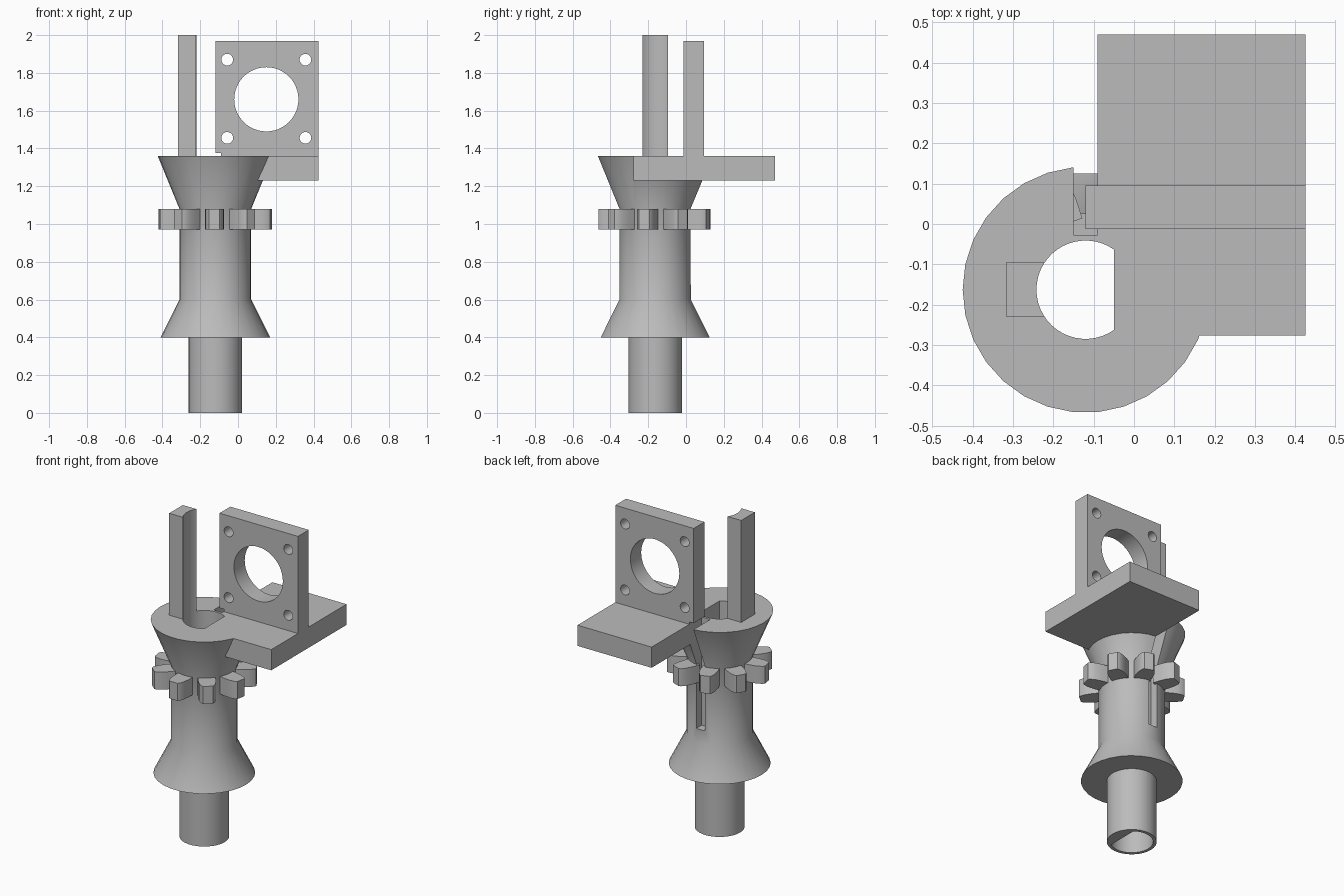
import bpy, bmesh
from math import cos, sin, pi, radians, acos
from mathutils import Matrix, Vector

cube = bpy.data.objects.get("Cube")
if cube:
    bpy.data.objects.remove(cube, do_unlink=True)

AX, AY = -0.12, -0.163          # axis of the turned column
TOP = 1.36                      # top of the collar and base plate
BORE = 0.122

grey = bpy.data.materials.new("plain grey")
grey.use_nodes = True
colour = (0.5, 0.5, 0.5, 1)
grey.diffuse_color = colour
grey.node_tree.nodes["Principled BSDF"].inputs["Base Color"].default_value = colour


def finish(name, bm):
    bmesh.ops.recalc_face_normals(bm, faces=bm.faces)
    mesh = bpy.data.meshes.new(name)
    bm.to_mesh(mesh)
    bm.free()
    mesh.materials.append(grey)
    obj = bpy.data.objects.new(name, mesh)
    bpy.context.collection.objects.link(obj)
    return obj


def box(name, x, y, z):
    bm = bmesh.new()
    bmesh.ops.create_cube(bm, size=1)
    for v in bm.verts:
        v.co = [r[0] + (c + 0.5) * (r[1] - r[0]) for c, r in zip(v.co, (x, y, z))]
    return finish(name, bm)


def add_prism(bm, outline, z0, z1):
    face = bm.faces.new([bm.verts.new((x, y, z0)) for x, y in outline])
    new = bmesh.ops.extrude_face_region(bm, geom=[face])["geom"]
    verts = [g for g in new if isinstance(g, bmesh.types.BMVert)]
    bmesh.ops.translate(bm, verts=verts, vec=(0, 0, z1 - z0))


def hole_cutter(x, z, radius, sides):
    bm = bmesh.new()
    spin = Matrix.Translation((x, 0.04, z)) @ Matrix.Rotation(pi / 2, 4, "X")
    bmesh.ops.create_cone(bm, cap_ends=True, segments=sides, radius1=radius,
                          radius2=radius, depth=0.4, matrix=spin)
    return finish("hole_cutter", bm)


def combine(obj, other, operation):
    mod = obj.modifiers.new(operation.lower(), "BOOLEAN")
    mod.operation = operation
    mod.solver = "EXACT"
    mod.object = other
    bpy.ops.object.select_all(action="DESELECT")
    bpy.context.view_layer.objects.active = obj
    obj.select_set(True)
    bpy.ops.object.modifier_apply(modifier=mod.name)


# Turned column: spigot, flare, shaft and collar
bm = bmesh.new()
rings = []
for r, z in ((0.142, 0), (0.142, 0.4), (0.29, 0.4), (0.19, 0.6), (0.19, 1.08), (0.305, TOP)):
    rings.append([bm.verts.new((AX + r * cos(i * pi / 15), AY + r * sin(i * pi / 15), z))
                  for i in range(30)])
for low, high in zip(rings, rings[1:]):
    for i in range(30):
        j = (i + 1) % 30
        bm.faces.new((low[i], low[j], high[j], high[i]))
bm.faces.new(rings[0])
bm.faces.new(rings[-1])
column = finish("column_and_base_plate", bm)

# Flat parts of the mount
base = box("base_plate", (-0.1, 0.425), (-0.277, 0.47), (1.23, TOP))
mount = box("motor_plate", (-0.12, 0.425), (-0.012, 0.095), (TOP, 1.97))
post = box("post", (-0.317, -0.2), (-0.23, -0.095), (TOP, 2))

# Cutters: D-shaped bore, keyway slot and plate holes
bm = bmesh.new()
flat = acos(0.07 / BORE)
arc = [flat + (2 * pi - 2 * flat) * i / 32 for i in range(33)]
add_prism(bm, [(AX + BORE * cos(a), AY + BORE * sin(a)) for a in arc], -0.1, 2.1)
bore = finish("bore_cutter", bm)
slot = box("slot_cutter", (-0.15, -0.09), (-0.027, 0.6), (0.68, 1.375))
holes = [hole_cutter(0.15, 1.66, 0.17, 48)]
holes += [hole_cutter(0.15 + sx * 0.207, 1.663 + sz * 0.207, 0.031, 20)
          for sx in (-1, 1) for sz in (-1, 1)]

combine(column, base, "UNION")
combine(column, bore, "DIFFERENCE")
combine(column, slot, "DIFFERENCE")
combine(post, bore, "DIFFERENCE")
combine(mount, slot, "DIFFERENCE")
for hole in holes:
    combine(mount, hole, "DIFFERENCE")
for helper in [base, bore, slot] + holes:
    bpy.data.objects.remove(helper, do_unlink=True)

# Nine gear teeth around the shaft
bm = bmesh.new()
half_tooth = ((0.17, 0.05), (0.22, 0.051), (0.26, 0.047), (0.29, 0.037), (0.3, 0.028))
tooth = [(r, -w) for r, w in half_tooth] + [(r, w) for r, w in reversed(half_tooth)]
for k in range(9):
    turn = Matrix.Rotation(radians(-91 + 40 * k), 2)
    outline = [turn @ Vector(p) + Vector((AX, AY)) for p in tooth]
    add_prism(bm, outline, 0.97, 1.08)
teeth = finish("gear_teeth", bm)

# Smooth the round surfaces and keep the edges sharp
for obj in (column, mount, post, teeth):
    bpy.ops.object.select_all(action="DESELECT")
    bpy.context.view_layer.objects.active = obj
    obj.select_set(True)
    bpy.ops.object.shade_smooth_by_angle(angle=radians(30))
